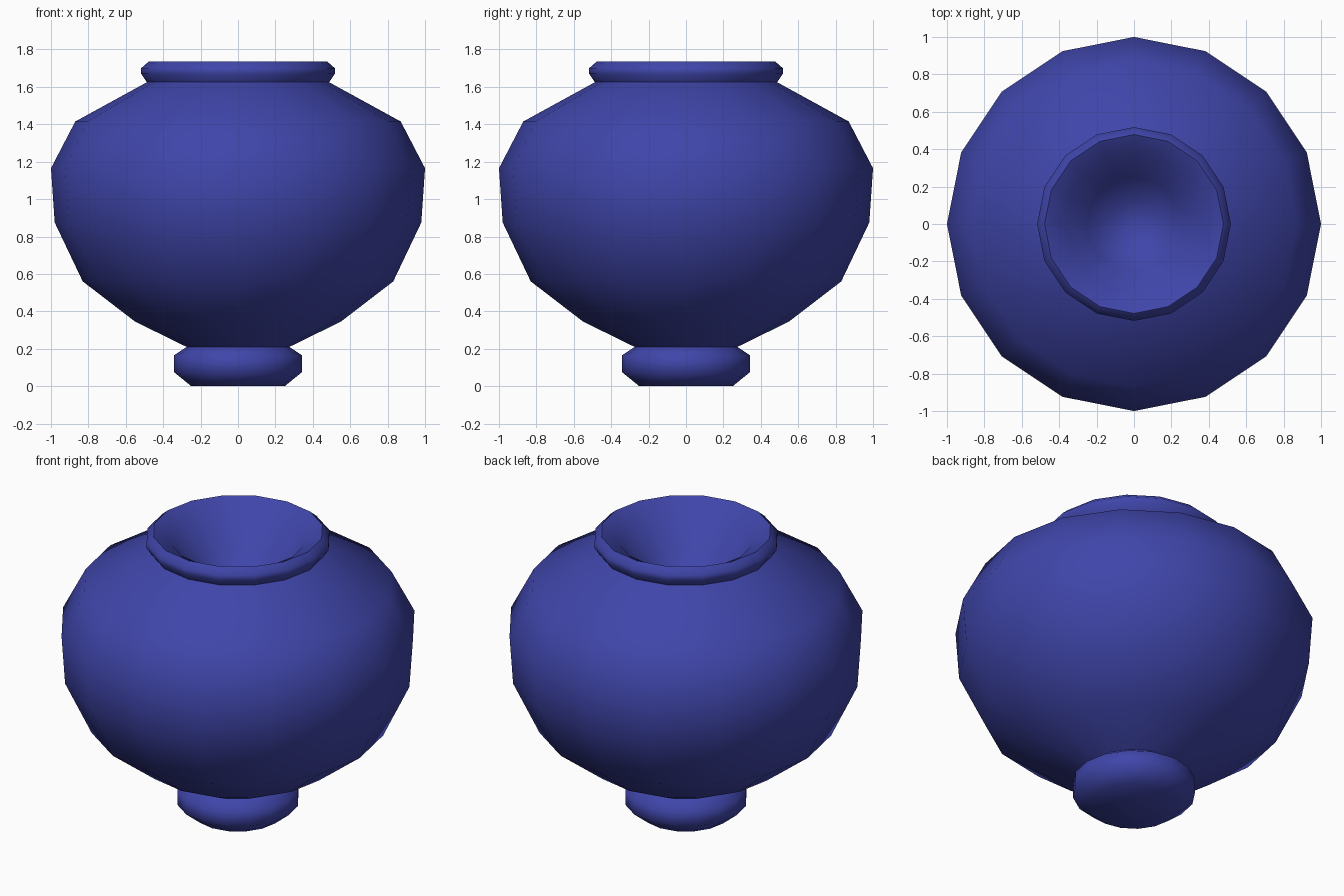
import bpy, bmesh, math

if "Cube" in bpy.data.objects:
    bpy.data.objects.remove(bpy.data.objects["Cube"])

SIDES = 16

glaze = bpy.data.materials.new("blue_glaze")
glaze.diffuse_color = (0.05, 0.06, 0.40, 1.0)
glaze.use_nodes = True
glaze.node_tree.nodes["Principled BSDF"].inputs["Base Color"].default_value = glaze.diffuse_color


def lathe(name, profile):
    """Turn a (radius, height) profile around z; radius 0 closes to a point."""
    bm = bmesh.new()
    rings = []
    for r, z in profile:
        if r == 0:
            rings.append([bm.verts.new((0, 0, z))] * SIDES)
        else:
            rings.append([bm.verts.new((r * math.cos(2 * math.pi * i / SIDES),
                                        r * math.sin(2 * math.pi * i / SIDES), z))
                          for i in range(SIDES)])
    for a, b in zip(rings, rings[1:]):
        for i in range(SIDES):
            j = (i + 1) % SIDES
            quad = [a[i], a[j], b[j], b[i]]
            bm.faces.new(list(dict.fromkeys(quad)))
    mesh = bpy.data.meshes.new(name)
    bm.to_mesh(mesh)
    bm.free()
    mesh.materials.append(glaze)
    obj = bpy.data.objects.new(name, mesh)
    bpy.context.collection.objects.link(obj)
    bpy.ops.object.select_all(action='DESELECT')
    obj.select_set(True)
    bpy.context.view_layer.objects.active = obj
    bpy.ops.object.shade_smooth_by_angle(angle=math.radians(60))
    return obj


# Rounded foot with a closed underside
lathe("foot", [(0, 0), (0.25, 0), (0.342, 0.075), (0.342, 0.165), (0.275, 0.21)])

# Wide belly
lathe("body", [(0.275, 0.21), (0.55, 0.345), (0.83, 0.56), (0.98, 0.875),
               (1.0, 1.165), (0.87, 1.415), (0.487, 1.625)])

# Rolled lip that turns over into the hollow mouth
lathe("lip_and_mouth", [(0.487, 1.625), (0.518, 1.67), (0.518, 1.70), (0.478, 1.735),
                        (0.37, 1.675), (0.25, 1.51), (0.12, 1.41), (0, 1.38)])
